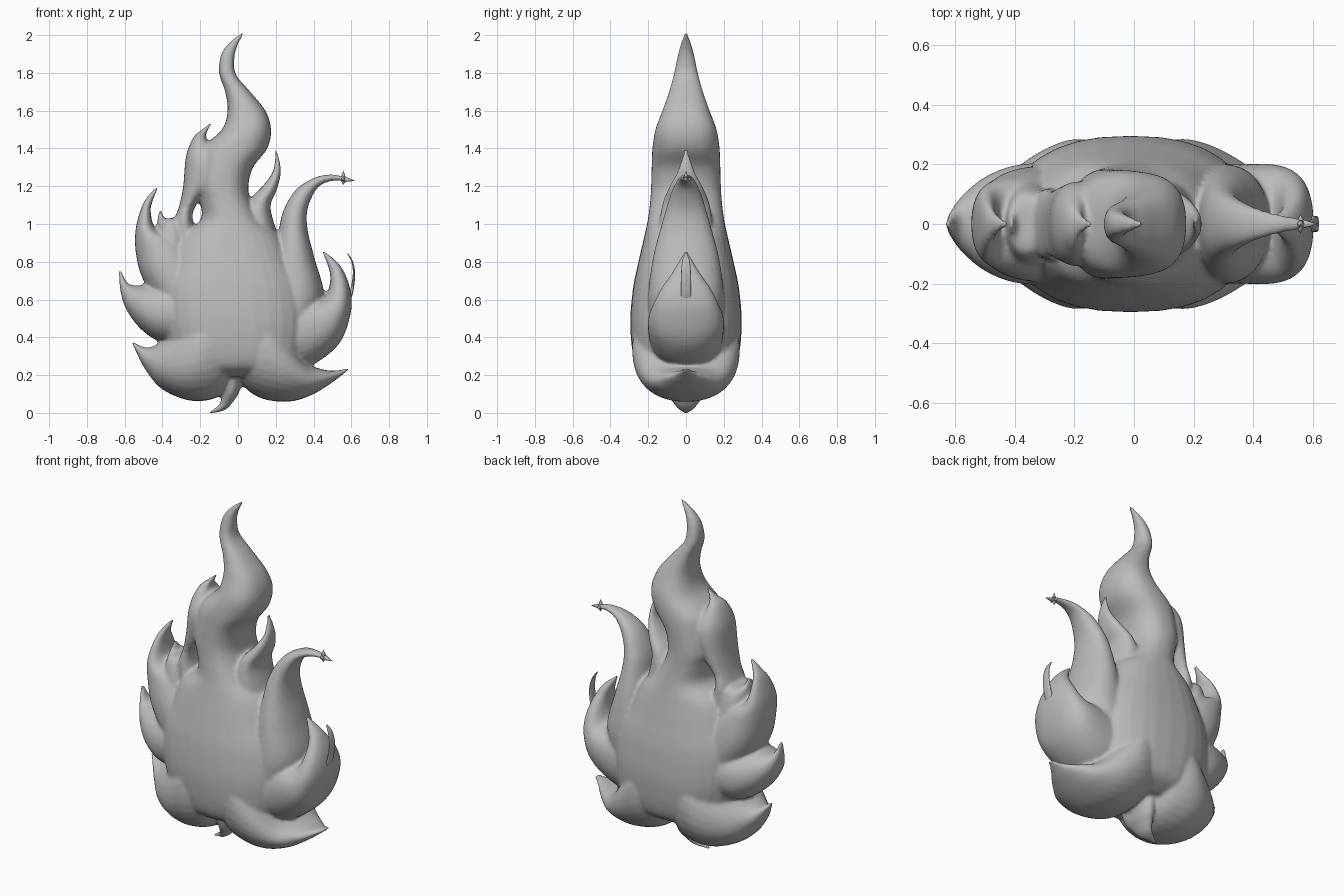
import bpy, bmesh, math
from mathutils import Vector, Matrix

grey = bpy.data.materials.new("flame grey")
grey.diffuse_color = (0.5, 0.5, 0.5, 1)


def finish(bm, name):
    bmesh.ops.recalc_face_normals(bm, faces=bm.faces)
    me = bpy.data.meshes.new(name)
    bm.to_mesh(me)
    bm.free()
    me.materials.append(grey)
    ob = bpy.data.objects.new(name, me)
    bpy.context.collection.objects.link(ob)
    for p in me.polygons:
        p.use_smooth = True
    return ob


def spline(ribs, steps=6):
    """Smooth curve through all the ribs."""
    r = [Vector(v) for v in ribs]
    r = [r[0]] + r + [r[-1]]
    out = []
    for a, b, c, d in zip(r, r[1:], r[2:], r[3:]):
        for i in range(steps):
            t = i / steps
            out.append(0.5 * (2 * b + (c - a) * t + (2 * a - 5 * b + 4 * c - d) * t * t
                              + (3 * b - a - 3 * c + d) * t ** 3))
    return out + [r[-1]]


def tongue(bm, ribs, power=2.2, n=32):
    """Loft oval ribs; each rib is x1, z1, x2, z2, half depth."""
    rings = []
    for x1, z1, x2, z2, d in spline(ribs):
        ring = []
        for k in range(n):
            a = 2 * math.pi * k / n
            c, s = math.cos(a), math.sin(a)
            c = math.copysign(abs(c) ** (2 / power), c)
            s = math.copysign(abs(s) ** (2 / power), s)
            ring.append(bm.verts.new(((x1 + x2) / 2 + c * (x2 - x1) / 2, s * max(d, 0.001),
                                      (z1 + z2) / 2 + c * (z2 - z1) / 2)))
        rings.append(ring)
    for a, b in zip(rings, rings[1:]):
        for k in range(n):
            bm.faces.new((a[k], a[(k + 1) % n], b[(k + 1) % n], b[k]))
    bm.faces.new(rings[0])
    bm.faces.new(rings[-1])


bm = bmesh.new()
# main body rising into the tall wavy tip
tongue(bm, [(-.15, .19, .1, .19, .17), (-.33, .26, .33, .26, .265), (-.41, .45, .39, .45, .295),
            (-.42, .65, .37, .65, .282), (-.37, .8, .3, .8, .252), (-.31, .93, .23, .93, .222),
            (-.2, 1.02, .13, 1.02, .203), (-.2, 1.12, .07, 1.12, .19), (-.22, 1.2, .055, 1.2, .185),
            (-.21, 1.3, .08, 1.3, .182), (-.19, 1.4, .155, 1.4, .178), (-.085, 1.5, .175, 1.5, .162),
            (-.055, 1.6, .145, 1.6, .125), (-.068, 1.7, .065, 1.7, .09), (-.1, 1.8, -.01, 1.79, .064),
            (-.088, 1.9, -.02, 1.87, .045), (-.04, 1.965, -.005, 1.94, .028),
            (.025, 2.015, .032, 2.01, .01)], 2.4)
# left shoulder strand with a small hooked tip
tongue(bm, [(-.33, .85, -.18, .85, .12), (-.34, 1.0, -.235, 1.0, .12), (-.31, 1.1, -.232, 1.08, .11),
            (-.29, 1.2, -.16, 1.18, .13), (-.275, 1.36, -.08, 1.3, .14),
            (-.235, 1.46, -.15, 1.42, .08), (-.19, 1.5, -.17, 1.47, .035), (-.145, 1.54, -.14, 1.53, .01)])
# upper left tongue
tongue(bm, [(-.38, .5, -.1, .6, .2), (-.5, .7, -.2, .78, .19), (-.54, .84, -.3, .92, .16),
            (-.542, .97, -.43, .97, .125), (-.51, 1.09, -.462, 1.06, .075),
            (-.475, 1.15, -.452, 1.12, .035), (-.428, 1.2, -.422, 1.19, .01)])
# small nub between the left tongues
tongue(bm, [(-.45, .85, -.25, .85, .15), (-.43, .98, -.3, 1.02, .11),
            (-.425, 1.03, -.385, 1.03, .05), (-.415, 1.075, -.405, 1.075, .012)])
# middle left tongue
tongue(bm, [(-.2, .36, -.2, .72, .2), (-.4, .375, -.36, .7, .2), (-.51, .44, -.48, .68, .16),
            (-.59, .545, -.545, .675, .1), (-.622, .645, -.588, .69, .05), (-.632, .755, -.62, .757, .01)])
# lower left lobe
tongue(bm, [(-.03, .2, -.03, .45, .16), (-.09, .095, -.06, .6, .25), (-.2, .062, -.16, .62, .285),
            (-.31, .08, -.25, .52, .26), (-.42, .14, -.36, .41, .19), (-.5, .245, -.45, .352, .1),
            (-.535, .315, -.505, .35, .05), (-.565, .375, -.558, .378, .01)])
# lower right lobe
tongue(bm, [(-.02, .2, -.02, .45, .16), (.07, .105, .04, .58, .25), (.17, .065, .13, .62, .285),
            (.29, .062, .22, .48, .265), (.4, .1, .35, .28, .2), (.49, .155, .45, .23, .12),
            (.55, .2, .53, .225, .05), (.6, .238, .595, .242, .01)])
# bottom hook
tongue(bm, [(-.09, .25, .04, .25, .14), (-.082, .12, .01, .12, .11), (-.09, .065, -.025, .06, .075),
            (-.108, .035, -.07, .015, .045), (-.155, .003, -.15, -.004, .01)])
# middle right tongue
tongue(bm, [(.15, .62, .2, .25, .2), (.3, .64, .37, .245, .2), (.4, .62, .53, .36, .2),
            (.455, .615, .595, .52, .175), (.484, .67, .595, .65, .13), (.485, .75, .545, .775, .06),
            (.445, .855, .452, .86, .01)])
# tall right tongue curling outward
tongue(bm, [(.1, .45, .4, .45, .2), (.15, .65, .455, .62, .2), (.19, .82, .405, .82, .175),
            (.215, .96, .37, .96, .14), (.24, 1.07, .365, 1.06, .11), (.305, 1.18, .39, 1.14, .08),
            (.4, 1.243, .43, 1.2, .052), (.49, 1.262, .497, 1.228, .03), (.585, 1.248, .585, 1.226, .014)])
# inner right tongue
tongue(bm, [(-.02, .75, .24, .75, .18), (.0, .95, .205, .95, .15), (.06, 1.12, .172, 1.09, .125),
            (.135, 1.205, .205, 1.18, .09), (.183, 1.275, .226, 1.265, .05),
            (.195, 1.33, .22, 1.335, .028), (.198, 1.395, .203, 1.396, .01)])
flame = finish(bm, "flame_body")

# fuse all the tongues into one soft skin
fuse = flame.modifiers.new("fuse", 'REMESH')
fuse.mode = 'VOXEL'
fuse.voxel_size = 0.01
fuse.use_smooth_shade = True
soft = flame.modifiers.new("soften", 'SMOOTH')
soft.factor = 0.5
soft.iterations = 6

# thin curled wisp on the right
bm = bmesh.new()
tongue(bm, [(.575, .6, .598, .6, .028), (.596, .66, .612, .65, .027), (.608, .74, .62, .74, .026),
            (.6, .8, .607, .805, .02), (.578, .842, .582, .845, .006)], n=16)
finish(bm, "side_wisp")

# spiky ember at the end of the tall right tongue
bm = bmesh.new()
for d, length in (((1, 0, -.15), .06), ((0, 0, 1), .042), ((0, 0, -1), .03), ((0, 1, 0), .03), ((0, -1, 0), .03)):
    d = Vector(d).normalized()
    m = Matrix.Translation(Vector((.558, 0, 1.238)) + d * length / 2) @ d.to_track_quat('Z', 'Y').to_matrix().to_4x4()
    bmesh.ops.create_cone(bm, cap_ends=True, segments=8, radius1=.017, radius2=.001, depth=length, matrix=m)
finish(bm, "ember_tip")
